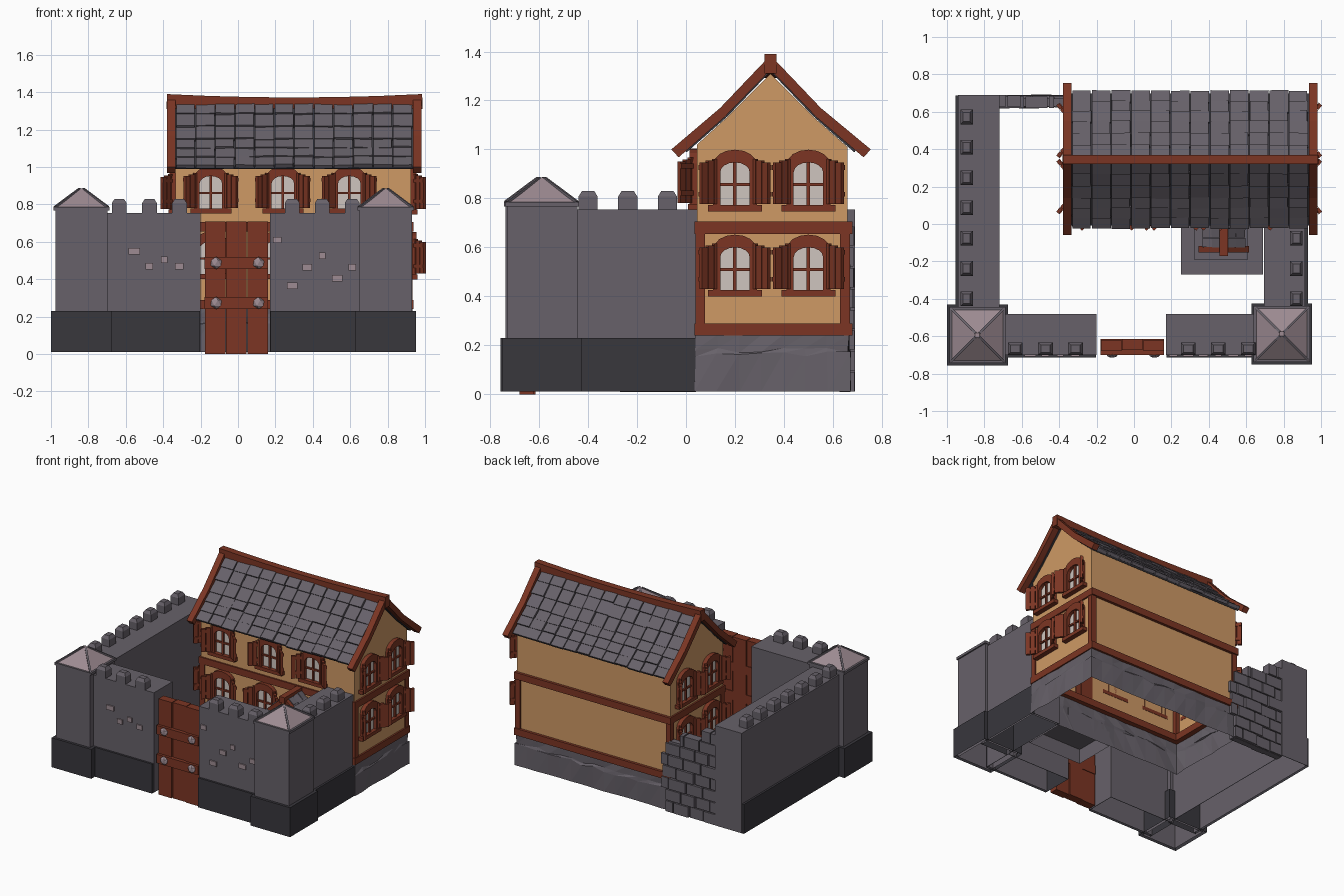
import bpy, bmesh, math, random
from mathutils import Matrix, Vector

if "Cube" in bpy.data.objects:
    bpy.data.objects.remove(bpy.data.objects["Cube"])
random.seed(4)
T, R = Matrix.Translation, Matrix.Rotation
I = Matrix.Identity(4)

def mat(name, *c):
    m = bpy.data.materials.new(name)
    m.diffuse_color = (*c, 1)
    m.use_nodes = True
    m.node_tree.nodes["Principled BSDF"].inputs["Base Color"].default_value = m.diffuse_color
    return m
STONE = mat("grey stone", .135, .12, .142)
DARK = mat("dark footing", .04, .038, .046)
PALE = mat("pale stone", .34, .26, .29)
WOOD = mat("red brown wood", .2, .036, .017)
PLASTER = mat("ochre plaster", .62, .32, .13)
GLASS = mat("pale window", .62, .56, .52)

def finish(name, bm, m):
    bmesh.ops.recalc_face_normals(bm, faces=bm.faces)
    me = bpy.data.meshes.new(name)
    bm.to_mesh(me)
    me.materials.append(m)
    o = bpy.data.objects.new(name, me)
    bpy.context.collection.objects.link(o)
    return o

def loft(bm, cx, cy, rings, M=I, bottom=True):
    """Stack of rectangles (half x, half y, z)."""
    prev = None
    for hx, hy, z in rings:
        r = [bm.verts.new(M @ Vector((cx+a*hx, cy+b*hy, z))) for a, b in ((-1, -1), (1, -1), (1, 1), (-1, 1))]
        if prev:
            for i in range(4):
                bm.faces.new((prev[i], prev[(i+1) % 4], r[(i+1) % 4], r[i]))
        elif bottom:
            bm.faces.new(r[::-1])
        prev = r
    bm.faces.new(prev)

def box(bm, x0, x1, y0, y1, z0, z1, M=I, bottom=True):
    hx, hy = (x1-x0)/2, (y1-y0)/2
    loft(bm, (x0+x1)/2, (y0+y1)/2, [(hx, hy, z0), (hx, hy, z1)], M, bottom)

def bar(bm, a, b, w, h):
    a, b = Vector(a), Vector(b)
    L = (b-a).length/2
    box(bm, -L, L, -w/2, w/2, -h/2, h/2, T((a+b)/2) @ (b-a).to_track_quat('X', 'Z').to_matrix().to_4x4())

def prism(bm, pts, x0, x1):
    """Closed y-z profile extruded along x."""
    A, B = [[bm.verts.new((x, y, z)) for y, z in pts] for x in (x0, x1)]
    n = len(pts)
    bm.faces.new(A); bm.faces.new(B[::-1])
    for i in range(n):
        bm.faces.new((A[i], A[(i+1) % n], B[(i+1) % n], B[i]))

def rectring(bm, x0, x1, y0, y1, z0, z1, t):
    for a in ((x0, x1, y0, y0+t), (x0, x1, y1-t, y1), (x0, x0+t, y0+t, y1-t), (x1-t, x1, y0+t, y1-t)):
        box(bm, *a, z0, z1)

# Curtain walls with dark footing on the outer side
wall, foot = bmesh.new(), bmesh.new()
for x0, x1, y0, y1, ox, oy in ((-.94, -.72, -.5, .69, -1, 0), (.695, .915, -.5, .05, 1, 0),
                               (-.75, -.2, -.70, -.48, 0, -1), (.17, .7, -.70, -.48, 0, -1)):
    box(wall, x0, x1, y0, y1, .015, .755, bottom=False)
    e, d = .015, .004
    box(foot, x0+(-e if ox < 0 else d), x1-(-e if ox > 0 else d), y0+(-e if oy < 0 else d), y1-d, .012, .23, bottom=False)
# Corner towers with pyramid caps and hip ridges
cap = bmesh.new()
for cx, cy in ((-.837, -.594), (.79, -.588)):
    loft(wall, cx, cy, [(.14, .144, .015), (.14, .144, .77)], bottom=False)
    loft(foot, cx, cy, [(.163, .163, .012), (.163, .163, .23)], bottom=False)
    loft(wall, cx, cy, [(.15, .15, .768), (.15, .15, .786)])
    loft(cap, cx, cy, [(.143, .143, .78), (.012, .012, .885)])
    for a in (-1, 1):
        for b in (-1, 1):
            bar(wall, (cx+a*.143, cy+b*.143, .785), (cx+a*.01, cy+b*.01, .884), .013, .01)
finish("curtain_walls_and_towers", wall, STONE)
finish("wall_footing", foot, DARK)
finish("tower_caps", cap, PALE)

# Merlons
mer = bmesh.new()
spots = [(-.895, -.40+.162*i) for i in range(7)] + [(.868, -.40+.162*i) for i in range(3)]
spots += [(x, -.667) for x in (-.635, -.473, -.313, .29, .45, .61)]
for x, y in spots:
    hx, hy = (.033, .039) if y > -.5 else (.039, .033)
    loft(mer, x, y, [(hx, hy, .75), (hx, hy, .808), (hx-.014, hy-.014, .83)])
finish("merlons", mer, STONE)

# Exposed stones on the front walls
chips = bmesh.new()
for x, z, w in ((-.555, .55, .06), (-.475, .47, .04), (-.395, .505, .035), (-.315, .47, .045), (.21, .61, .045),
                (.37, .465, .05), (.45, .525, .035), (.53, .405, .055), (.61, .465, .04), (.29, .365, .055)):
    box(chips, x-w/2, x+w/2, -.709, -.69, z-.017, z+.017)
finish("exposed_stones", chips, PALE)

# Gate with planks, bands and bolts
gate, bolts = bmesh.new(), bmesh.new()
for i in range(3):
    x = -.177+i*.114
    box(gate, x, x+.109, -.68+.006*(i % 2), -.62+.006*(i % 2), 0, .71)
for z in (.273, .487):
    box(gate, -.18, .16, -.70, -.615, z-.033, z+.033)
    for x in (-.117, .11):
        bmesh.ops.create_icosphere(bolts, subdivisions=1, radius=.034, matrix=T((x, -.697, z)) @ Matrix.Diagonal((1, .6, 1, 1)))
finish("gate", gate, WOOD)
finish("gate_bolts", bolts, PALE)

# Broken brick wall between the left wall and the house
br = bmesh.new()
box(br, -.73, -.33, .628, .672, .01, .53)
for r in range(8):
    x = -.73 - .07*(r % 2)
    end = -.29 + random.uniform(-.03, .03) if r < 6 else (-.42, -.6)[r-6]
    while x < end-.03:
        w = random.uniform(.11, .15)
        j = random.uniform(0, .012)
        if min(x+w, end) > -.70:
            box(br, max(x, -.74), min(x+w, end)-.008, .618+j, .68+j, .012+r*.085, .09+r*.085)
        x += w
finish("broken_brick_wall", br, STONE)

# House: rough stone plinth, open below
X0, X1, Y0, Y1, YC = -.335, .925, .045, .66, .345
pl = bmesh.new()
nx, ny = 14, 7
loop = [(X0+(X1-X0)*i/nx, Y0) for i in range(nx)] + [(X1, Y0+(Y1-Y0)*i/ny) for i in range(ny)]
loop += [(X1-(X1-X0)*i/nx, Y1) for i in range(nx)] + [(X0, Y1-(Y1-Y0)*i/ny) for i in range(ny)]
rows = []
for z, out in ((.012, .012), (.165, .012), (.18, .004), (.243, .002)):
    row = []
    for x, y in loop:
        k = 1 + 2*(out+random.uniform(-.006, .01))
        row.append(pl.verts.new((.295+(x-.295)*(1+(k-1)/2), .3525+(y-.3525)*k,
                                 z+(random.uniform(-.012, .012) if .1 < z < .2 else 0))))
    rows.append(row)
n = len(loop)
for a, b in zip(rows, rows[1:]):
    for i in range(n):
        j = (i+1) % n
        pl.faces.new((a[i], a[j], b[j])); pl.faces.new((a[i], b[j], b[i]))
finish("house_plinth", pl, STONE)

# Plastered body, open below
body = bmesh.new()
prism(body, [(Y0, .25), (Y0, 1.02), (.155, 1.12), (YC, 1.31), (.535, 1.12), (Y1, 1.01), (Y1, .25)], X0, X1)
bmesh.ops.delete(body, geom=[f for f in body.faces if max(v.co.z for v in f.verts) < .3], context='FACES_ONLY')
finish("house_walls", body, PLASTER)

# Timber bands and lower corner posts
tim = bmesh.new()
for z0, z1 in ((.24, .29), (.655, .705)):
    rectring(tim, X0-.012, X1+.012, .034, .68, z0, z1, .045)
for x in (X0-.008, X1-.032):
    for y in (.038, .63):
        box(tim, x, x+.04, y, y+.04, .285, .66)
# Rake boards and sagging ridge beam
rake = [(-.06, 1.0), (.14, 1.17), (YC, 1.385), (.55, 1.17), (.755, 1.0),
        (.725, .968), (.535, 1.13), (YC, 1.325), (.155, 1.13), (-.03, .968)]
for x in (-.38, .935):
    prism(tim, rake, x, x+.045)
sag = lambda x: .018*(1-((x-.3)/.68)**2)
for i in range(6):
    a, b = -.38+i*1.365/6, -.38+(i+1)*1.365/6
    bar(tim, (a-.001, YC, 1.35-sag(a)), (b+.001, YC, 1.35-sag(b)), .05, .08)
finish("house_timbers", tim, WOOD)

# Roof tiles, front slope mirrored to the back
tiles, under = bmesh.new(), bmesh.new()
P = [Vector(p) for p in ((-.012, 1.005), (.15, 1.147), (YC, 1.35))]
flip = T((0, YC, 0)) @ Matrix.Diagonal((1, -1, 1, 1)) @ T((0, -YC, 0))
def jit(s): return random.uniform(-s, s)
for S in (I, flip):
    for p, q in zip(P, P[1:]):
        d = q-p
        ang, L = math.atan2(d.y, d.x), d.length
        m = (p+q)/2
        box(under, -.335, .935, -L/2, L/2, -.022, -.008, S @ T((0, m.x, m.y)) @ R(ang, 4, 'X'))
        for r in range(3):
            c = p + d*(r+.5)/3
            for k in range(12):
                w = 1.265/12
                M = S @ T((-.333+(k+.5)*w, c.x, c.y-.004+jit(.003))) @ R(ang-.09+jit(.03), 4, 'X') @ R(jit(.03), 4, 'Y')
                box(tiles, -w/2+.003, w/2-.003+jit(.003), -L/6-.003+jit(.004), L/6, -.009, .012, M)
finish("roof_tiles", tiles, STONE)
finish("roof_underlay", under, DARK)

# Windows: arched frame, cross bars, sill, panes and open slatted shutters
frame, pane = bmesh.new(), bmesh.new()
def window(M):
    def arch(w, z0, zs, rise, y, bm):
        pts = [(-w, z0)] + [(-w*math.cos(math.pi*i/8), zs+rise*math.sin(math.pi*i/8)) for i in range(9)] + [(w, z0)]
        return [bm.verts.new(M @ Vector((x, y, z))) for x, z in pts]
    pane.faces.new(arch(.064, .015, .16, .04, -.006, pane))
    of, inn = arch(.09, .02, .19, .062, -.03, frame), arch(.06, .02, .16, .04, -.03, frame)
    ob, ib = arch(.09, .02, .19, .062, .002, frame), arch(.06, .02, .16, .04, .002, frame)
    for i in range(10):
        for a, b in ((of, inn), (of, ob), (inn, ib)):
            frame.faces.new((a[i], a[i+1], b[i+1], b[i]))
    box(frame, -.007, .007, -.02, 0, .02, .2, M)
    box(frame, -.06, .06, -.018, 0, .103, .115, M)
    box(frame, -.11, .11, -.036, .002, 0, .026, M)
    for s in (-1, 1):
        H = M @ Matrix.Diagonal((s, 1, 1, 1)) @ T((.066, -.012, 0)) @ R(math.radians(-40), 4, 'Z')
        for i in range(3):
            box(frame, i*.033, i*.033+.03, -.009, .009, .03, .215-.008*i, H)
        for z in (.06, .17):
            box(frame, 0, .096, -.004, .014, z, z+.02, H)
for x in (-.145, .24, .595):
    window(T((x, Y0, .752)))
for x in (-.145, .2):
    window(T((x, Y0, .402)))
for y in (.2, .5):
    for z in (.747, .4):
        window(T((X1, y, z)) @ R(math.pi/2, 4, 'Z'))
        window(T((X0, y, z)) @ R(-math.pi/2, 4, 'Z'))
finish("window_frames_and_shutters", frame, WOOD)
finish("window_panes", pane, GLASS)

# Entrance: steps, door and small gabled porch roof
st, dr, pt = bmesh.new(), bmesh.new(), bmesh.new()
box(st, .25, .69, -.27, .04, .01, .12, bottom=False)
box(st, .32, .61, -.19, .04, .12, .24, bottom=False)
for i in range(3):
    box(dr, .405+i*.05, .453+i*.05, .025, .05, .24, .56)
bar(dr, (.48, -.17, .68), (.48, .045, .68), .045, .045)
for s in (-1, 1):
    bar(dr, (.48, -.135, .675), (.48+s*.125, -.135, .565), .035, .03)
    for r in range(2):
        for k in range(3):
            c = Vector((.48+s*(.03+.05*r), -.10+.053*k, .655-.044*r))
            box(pt, -.034, .034, -.025, .025, -.012, .014, T(c) @ R(s*.72+jit(.08), 4, 'Y') @ R(jit(.1), 4, 'X'))
finish("entrance_steps", st, STONE)
finish("door_and_porch_beams", dr, WOOD)
finish("porch_tiles", pt, STONE)
